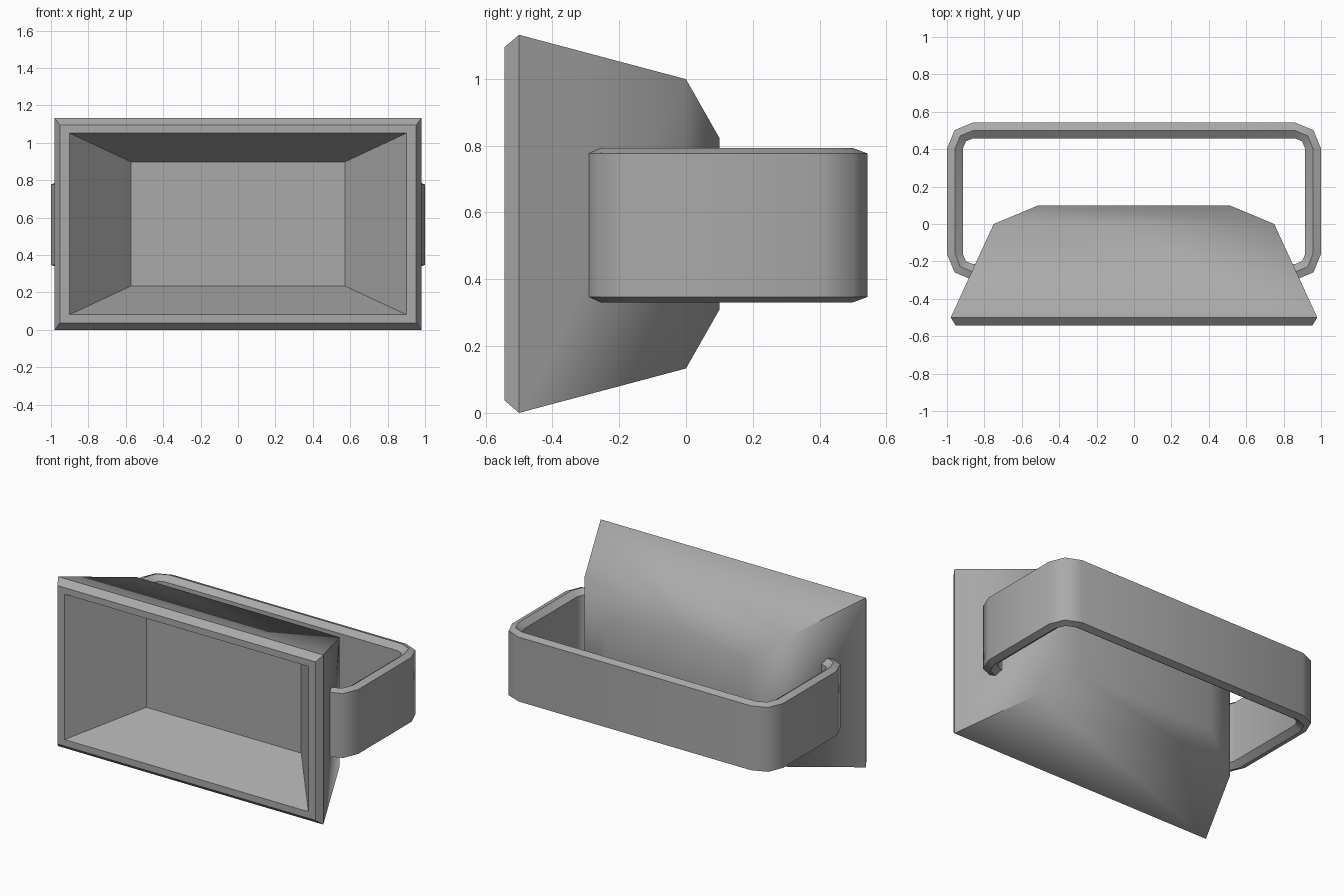
import bpy, bmesh
from math import cos, sin, radians

cube = bpy.data.objects.get("Cube")
if cube:
    bpy.data.objects.remove(cube, do_unlink=True)

GREY = (0.4, 0.4, 0.4, 1)
MID_Z = 0.566

mat = bpy.data.materials.new("plain_grey")
mat.use_nodes = True
mat.diffuse_color = GREY
for node in mat.node_tree.nodes:
    if node.type == 'BSDF_PRINCIPLED':
        node.inputs["Base Color"].default_value = GREY


def loft(name, rings):
    """Skin closed rings of points in order and cap both ends."""
    bm = bmesh.new()
    loops = [[bm.verts.new(p) for p in ring] for ring in rings]
    for a, b in zip(loops, loops[1:]):
        n = len(a)
        for i in range(n):
            j = (i + 1) % n
            bm.faces.new((a[i], a[j], b[j], b[i]))
    bm.faces.new(loops[0])
    bm.faces.new(loops[-1])
    bmesh.ops.recalc_face_normals(bm, faces=bm.faces)
    mesh = bpy.data.meshes.new(name)
    bm.to_mesh(mesh)
    bm.free()
    mesh.materials.append(mat)
    obj = bpy.data.objects.new(name, mesh)
    bpy.context.collection.objects.link(obj)
    bpy.ops.object.select_all(action='DESELECT')
    obj.select_set(True)
    bpy.context.view_layer.objects.active = obj
    bpy.ops.object.shade_smooth_by_angle(angle=radians(48))
    return obj


def rectangle(x, z, y):
    return [(sx * x, y, MID_Z + sz * z)
            for sx, sz in ((-1, -1), (1, -1), (1, 1), (-1, 1))]


# Tapered housing: recess floor, rim, chamfer, sides, back
housing_rings = [
    (0.572, 0.332, -0.15),
    (0.90, 0.485, -0.543),
    (0.953, 0.529, -0.543),
    (0.98, 0.566, -0.50),
    (0.75, 0.433, 0.0),
    (0.51, 0.257, 0.10),
]
loft("lamp_housing", [rectangle(*r) for r in housing_rings])


# Wraparound bracket: ridged band swept round the back, ends inside the housing
def bracket_path(inset):
    r = 0.14 - inset
    half = [(0.80, -0.16 - r)]
    half += [(0.86 + r * cos(radians(a)), -0.16 + r * sin(radians(a)))
             for a in (-90, -45, 0)]
    half += [(0.86 + r * cos(radians(a)), 0.403 + r * sin(radians(a)))
             for a in (0, 45, 90)]
    return half + [(-x, y) for x, y in reversed(half)]


section = [(0, 0.347), (0, 0.777), (0.043, 0.793),
           (0.085, 0.763), (0.085, 0.361), (0.043, 0.331)]
paths = [[(x, y, z) for x, y in bracket_path(inset)] for inset, z in section]
loft("mounting_bracket", list(zip(*paths)))
